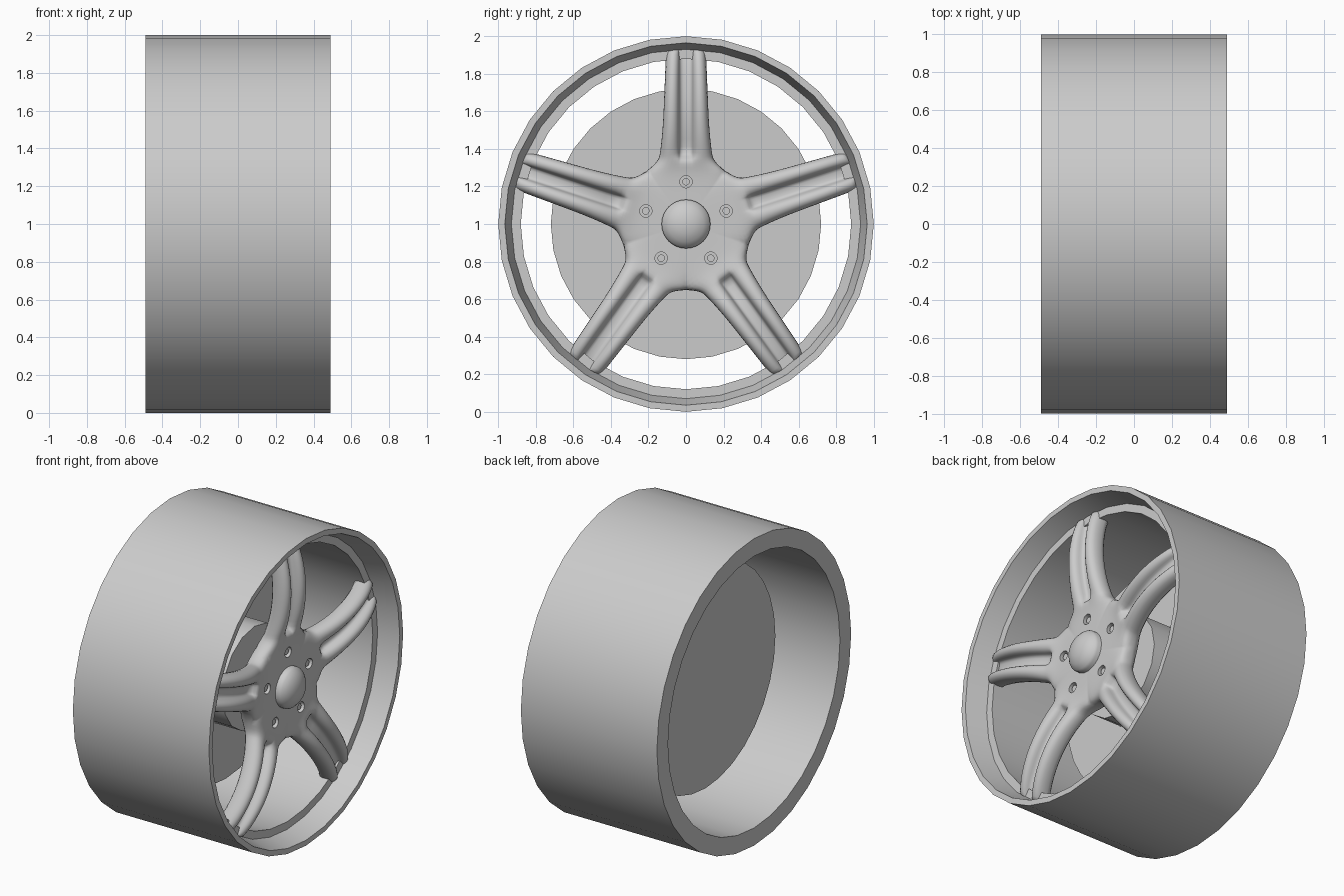
import bpy, bmesh
from math import sin, cos, tan, pi, radians
from mathutils import Matrix, Vector

cube = bpy.data.objects.get("Cube")
if cube:
    bpy.data.objects.remove(cube)

metal = bpy.data.materials.new("grey_metal")
metal.use_nodes = True
metal.diffuse_color = (0.6, 0.6, 0.6, 1)
metal.node_tree.nodes["Principled BSDF"].inputs["Base Color"].default_value = (0.6, 0.6, 0.6, 1)

CENTRE = Vector((0, 0, 1))
SPOKES = [pi / 2 + i * 2 * pi / 5 for i in range(5)]


def finish(name, bm):
    """Turn a bmesh into an object with the wheel material."""
    bmesh.ops.remove_doubles(bm, verts=bm.verts, dist=0.0001)
    bmesh.ops.recalc_face_normals(bm, faces=bm.faces)
    mesh = bpy.data.meshes.new(name)
    bm.to_mesh(mesh)
    bm.free()
    mesh.materials.append(metal)
    ob = bpy.data.objects.new(name, mesh)
    bpy.context.collection.objects.link(ob)
    return ob


def activate(ob):
    bpy.ops.object.select_all(action='DESELECT')
    ob.select_set(True)
    bpy.context.view_layer.objects.active = ob


def smooth(ob, angle=35):
    activate(ob)
    bpy.ops.object.shade_smooth_by_angle(angle=radians(angle))


def lathe(name, profile, steps, closed=False):
    """Revolve (x, radius) points around the axle."""
    bm = bmesh.new()
    vs = [bm.verts.new((x, 0, 1 + r)) for x, r in profile]
    ring = vs + vs[:1] if closed else vs
    es = [bm.edges.new(pair) for pair in zip(ring, ring[1:])]
    bmesh.ops.spin(bm, geom=vs + es, cent=CENTRE, axis=(1, 0, 0),
                   angle=2 * pi, steps=steps)
    ob = finish(name, bm)
    smooth(ob)
    return ob


# Rim barrel with a tapered lip and a seat for the spokes
lathe("rim", [(-.49, 1), (.49, 1), (.49, .965), (.355, .93),
              (.355, .88), (-.49, .885)], 32, closed=True)

# Brake disc and its hub
lathe("brake_disc", [(-.14, 0), (-.14, .72), (-.09, .72), (-.09, 0)], 32)
lathe("brake_hub", [(-.1, 0), (-.1, .33), (.12, .33), (.12, 0)], 16)
lathe("axle", [(.1, 0), (.1, .14), (.3, .14), (.3, 0)], 16)

# Domed centre cap
lathe("centre_cap", [(.31, 0), (.31, .13), (.385, .13), (.4, .122), (.425, .095),
                     (.442, .05), (.448, 0)], 32)

# Rows along one spoke: radius, half width, front x, edge rounding, groove depth
T = tan(pi / 5)
ROWS = [(.05, .05 * T, .36, 0, 0), (.17, .17 * T, .36, 0, 0), (.25, .25 * T, .362, .006, 0),
        (.285, .285 * T, .366, .03, 0), (.32, .165, .373, .05, 0), (.35, .145, .382, .055, .01),
        (.37, .14, .39, .055, .07), (.45, .13, .415, .055, .07), (.55, .122, .432, .055, .07),
        (.65, .118, .438, .055, .07), (.75, .114, .43, .055, .07), (.85, .11, .408, .055, .06),
        (.91, .107, .382, .055, .05), (.935, .106, .37, .055, .05)]
FIRST_FREE = 3      # from this row on, the spoke sides are open


def section(w, x, b, floor):
    """Front and back points (offset, x) across a twin-bar spoke."""
    g = min(.036, w * .4)
    half = [(w, x - b), (w - (w - g) * .12, x - b * .35), ((w + g) / 2, x),
            (g + (w - g) * .12, x - floor * .2), (g, x - floor * .6), (g * .85, x - floor)]
    front = half + [(0, x - floor)] + [(-p, q) for p, q in reversed(half)]
    back = x - .13
    return front, [(-w, back + b * .3), (-w * .7, back), (w * .7, back), (w, back + b * .3)]


def build_spokes():
    bm = bmesh.new()
    for a in SPOKES:
        def put(r, p, x):
            return bm.verts.new((x, r * cos(a) - p * sin(a), 1 + r * sin(a) + p * cos(a)))
        loops = []
        for r, w, x, b, floor in ROWS:
            front, back = section(w, x, b, floor)
            loops.append([put(r, p, q) for p, q in front + back])
        count, last_front = len(loops[0]), len(front) - 1
        for k, (lo, hi) in enumerate(zip(loops, loops[1:])):
            for i in range(count):
                if k < FIRST_FREE and i in (last_front, count - 1):
                    continue        # neighbouring sectors join here
                j = (i + 1) % count
                bm.faces.new((lo[i], lo[j], hi[j], hi[i]))
        bm.faces.new(loops[-1])
    bmesh.ops.remove_doubles(bm, verts=bm.verts, dist=0.0001)
    bmesh.ops.holes_fill(bm, edges=[e for e in bm.edges if e.is_boundary], sides=0)
    return finish("hub_and_spokes", bm)


def cylinders(name, radius, x0, x1, sides):
    """Five cylinders on the bolt circle."""
    bm = bmesh.new()
    for a in SPOKES:
        place = Matrix.Translation(((x0 + x1) / 2, .225 * cos(a), 1 + .225 * sin(a)))
        bmesh.ops.create_cone(bm, cap_ends=True, segments=sides, radius1=radius, radius2=radius,
                              depth=x1 - x0, matrix=place @ Matrix.Rotation(pi / 2, 4, 'Y'))
    return finish(name, bm)


# Hub and spokes in one casting, with bolt holes cut in
wheel = build_spokes()
wheel.modifiers.new("Soften", 'SUBSURF').levels = 1
cutter = cylinders("bolt_hole_cutter", .033, .325, .5, 20)
cutter.hide_render = True
cut = wheel.modifiers.new("Bolt holes", 'BOOLEAN')
cut.object = cutter
cut.operation = 'DIFFERENCE'
cut.solver = 'EXACT'
activate(wheel)
for name in ("Soften", "Bolt holes"):
    bpy.ops.object.modifier_apply(modifier=name)
bpy.data.objects.remove(cutter)
smooth(wheel, 40)

# Wheel bolts inside the holes
smooth(cylinders("wheel_bolts", .02, .3, .35, 12))
